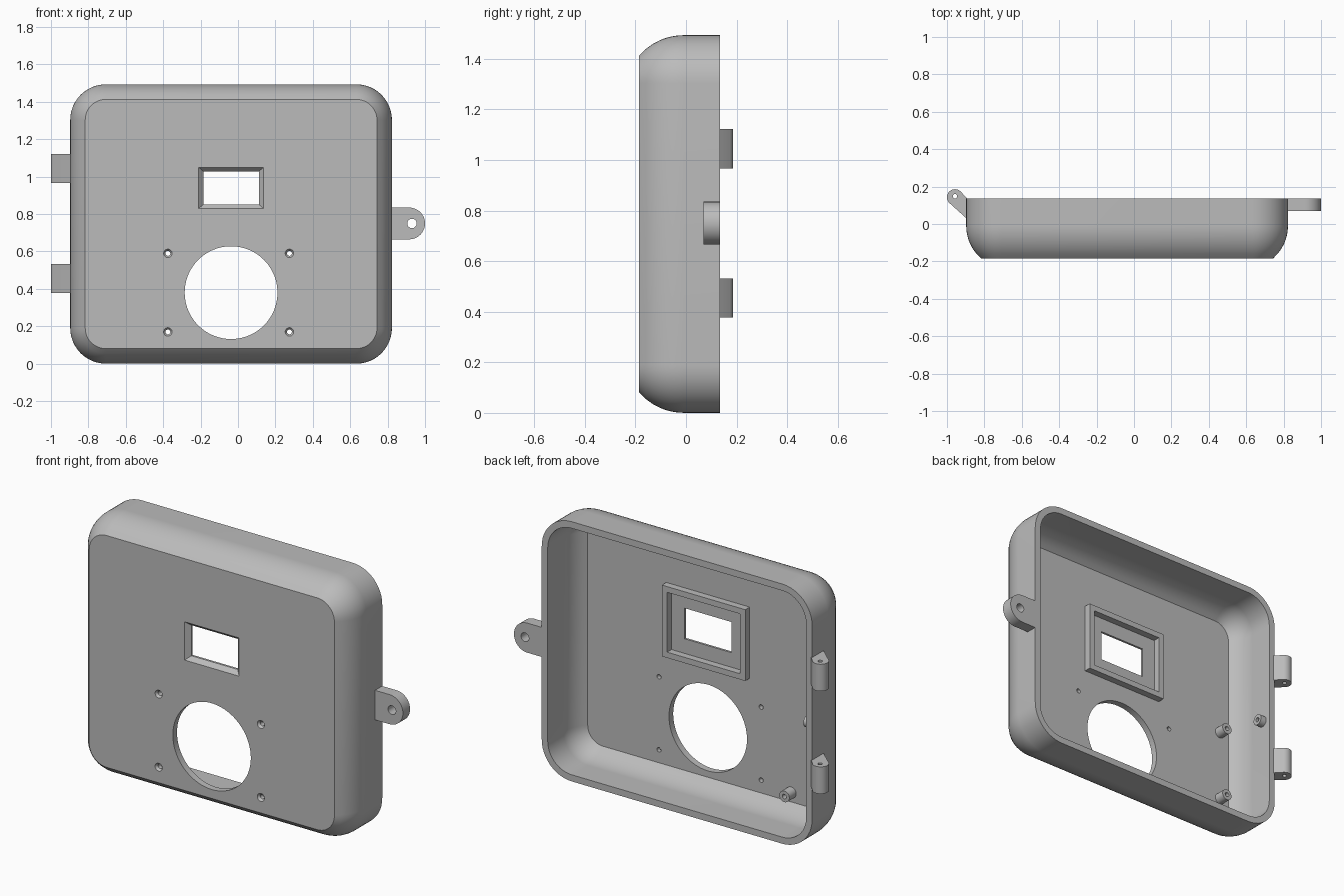
import bpy, bmesh
from math import sin, cos, pi, sqrt
from mathutils import Vector

cube = bpy.data.objects.get("Cube")
if cube:
    bpy.data.objects.remove(cube)

grey = bpy.data.materials.new("plain_grey")
grey.use_nodes = True
colour = (0.5, 0.5, 0.5, 1)
grey.diffuse_color = colour
grey.node_tree.nodes["Principled BSDF"].inputs["Base Color"].default_value = colour

CX, CZ = -0.037, 0.747            # middle of the case
FRONT, BACK, FLOOR = -0.185, 0.135, -0.147


def loft(name, rings):
    """Capped solid through rings that have equal point counts."""
    bm = bmesh.new()
    loops = [[bm.verts.new(p) for p in ring] for ring in rings]
    n = len(loops[0])
    for a, b in zip(loops, loops[1:]):
        for i in range(n):
            j = (i + 1) % n
            bm.faces.new((a[i], a[j], b[j], b[i]))
    bm.faces.new(loops[0])
    bm.faces.new(loops[-1])
    bmesh.ops.recalc_face_normals(bm, faces=bm.faces)
    mesh = bpy.data.meshes.new(name)
    bm.to_mesh(mesh)
    bm.free()
    mesh.materials.append(grey)
    obj = bpy.data.objects.new(name, mesh)
    bpy.context.collection.objects.link(obj)
    return obj


def rounded(y, inset, steps=12):
    """Outline of the case at depth y, moved inward by inset."""
    w, h, r = 0.86 - inset, 0.7465 - inset, 0.19 - inset
    ring = []
    for k, (sx, sz) in enumerate([(1, 1), (-1, 1), (-1, -1), (1, -1)]):
        for s in range(steps + 1):
            a = (k + s / steps) * pi / 2
            ring.append(Vector((CX + sx * (w - r) + r * cos(a), y,
                                CZ + sz * (h - r) + r * sin(a))))
    return ring


def rect(y, w, h, x=CX, z=0.94):
    return [Vector((x + a * w, y, z + b * h))
            for a, b in ((1, 1), (-1, 1), (-1, -1), (1, -1))]


def circle(y, r, x, z, n=32):
    return [Vector((x + r * cos(2 * pi * i / n), y, z + r * sin(2 * pi * i / n)))
            for i in range(n)]


def cut(obj, *cutters):
    for c in cutters:
        c.hide_render = True
        mod = obj.modifiers.new("cut", "BOOLEAN")
        mod.operation, mod.solver, mod.object = "DIFFERENCE", "EXACT", c
        bpy.context.view_layer.objects.active = obj
        bpy.ops.object.modifier_apply(modifier=mod.name)
        bpy.data.objects.remove(c)


def smooth(obj):
    bpy.ops.object.select_all(action="DESELECT")
    obj.select_set(True)
    bpy.context.view_layer.objects.active = obj
    bpy.ops.object.shade_smooth_by_angle(angle=pi / 6)


# Hollow case: rounded outer skin, rim, inner skin and floor
def skin(start, wall, radius, steps=10):
    rings = []
    for i in range(steps + 1):
        y = start + (-0.01 - start) * sin(pi / 2 * i / steps)
        rings.append(rounded(y, wall + radius - sqrt(radius ** 2 - (y + 0.01) ** 2)))
    return rings + [rounded(BACK, wall)]


shell = loft("case_shell", skin(FRONT, 0, 0.231) + skin(FLOOR, 0.038, 0.193)[::-1])

# Round opening, bevelled window and countersunk screw holes
cutters = [
    loft("round_cutter", [circle(y, 0.248, CX, 0.38, 96) for y in (-0.3, -0.1)]),
    loft("window_cutter", [rect(-0.21, 0.198, 0.132), rect(-0.16, 0.148, 0.088),
                           rect(-0.1, 0.148, 0.088)]),
]
for x in (-0.375, 0.275):
    for z in (0.17, 0.59):
        cutters.append(loft("screw_cutter", [
            circle(-0.2, 0.034, x, z), circle(-0.172, 0.013, x, z),
            circle(-0.1, 0.013, x, z)]))
cut(shell, *cutters)
smooth(shell)

# Raised frame behind the window
frame = loft("window_frame", [rect(y, 0.265, 0.205) for y in (FLOOR - 0.005, -0.107)])
cut(frame, loft("pocket_cutter", [rect(y, 0.232, 0.172) for y in (-0.2, -0.05)]))

# Hinge knuckles on the right side, with a pin hole
knuckle = [(-0.957 + 0.043 * cos(a), 0.143 + 0.043 * sin(a))
           for a in [pi * (0.25 + i / 24) for i in range(25)]]
knuckle += [(-0.89, 0.025), (-0.89, 0.134), (-0.9, 0.145)]
for name, low in (("lower_hinge", 0.377), ("upper_hinge", 0.967)):
    hinge = loft(name, [[Vector((x, y, z)) for x, y in knuckle]
                        for z in (low, low + 0.155)])
    cut(hinge, loft("pin_cutter", [
        [Vector((-0.957 + 0.012 * cos(i * pi / 12), 0.148 + 0.012 * sin(i * pi / 12), z))
         for i in range(24)] for z in (low - 0.1, low + 0.3)]))
    smooth(hinge)

# Latch tab on the left side
arc = [(0.915 + 0.085 * cos(a), 0.75 + 0.085 * sin(a))
       for a in [pi * (i / 24 - 0.5) for i in range(25)]]
outline = arc + [(0.8, 0.835), (0.8, 0.665)]
tab = loft("latch_tab", [[Vector((x, y, z)) for x, z in outline] for y in (0.07, BACK)])
cut(tab, loft("tab_cutter", [circle(y, 0.025, 0.93, 0.75) for y in (0, 0.3)]))
smooth(tab)


# Small hollow bosses inside the case
def boss(name, x, z):
    post = loft(name, [circle(y, 0.032, x, z) for y in (FLOOR - 0.005, -0.085)])
    cut(post, loft("boss_cutter", [circle(y, 0.013, x, z) for y in (-0.12, 0)]))
    smooth(post)
    return post


boss("upper_boss", -0.74, 0.70)
boss("lower_boss", -0.74, 0.28)
boss("bottom_boss", -0.566, 0.15)
wall_boss = boss("wall_boss", 0, 0)
wall_boss.rotation_euler = (0, 0, -pi / 2)
wall_boss.location = (-0.737, 0.077, 0.715)
